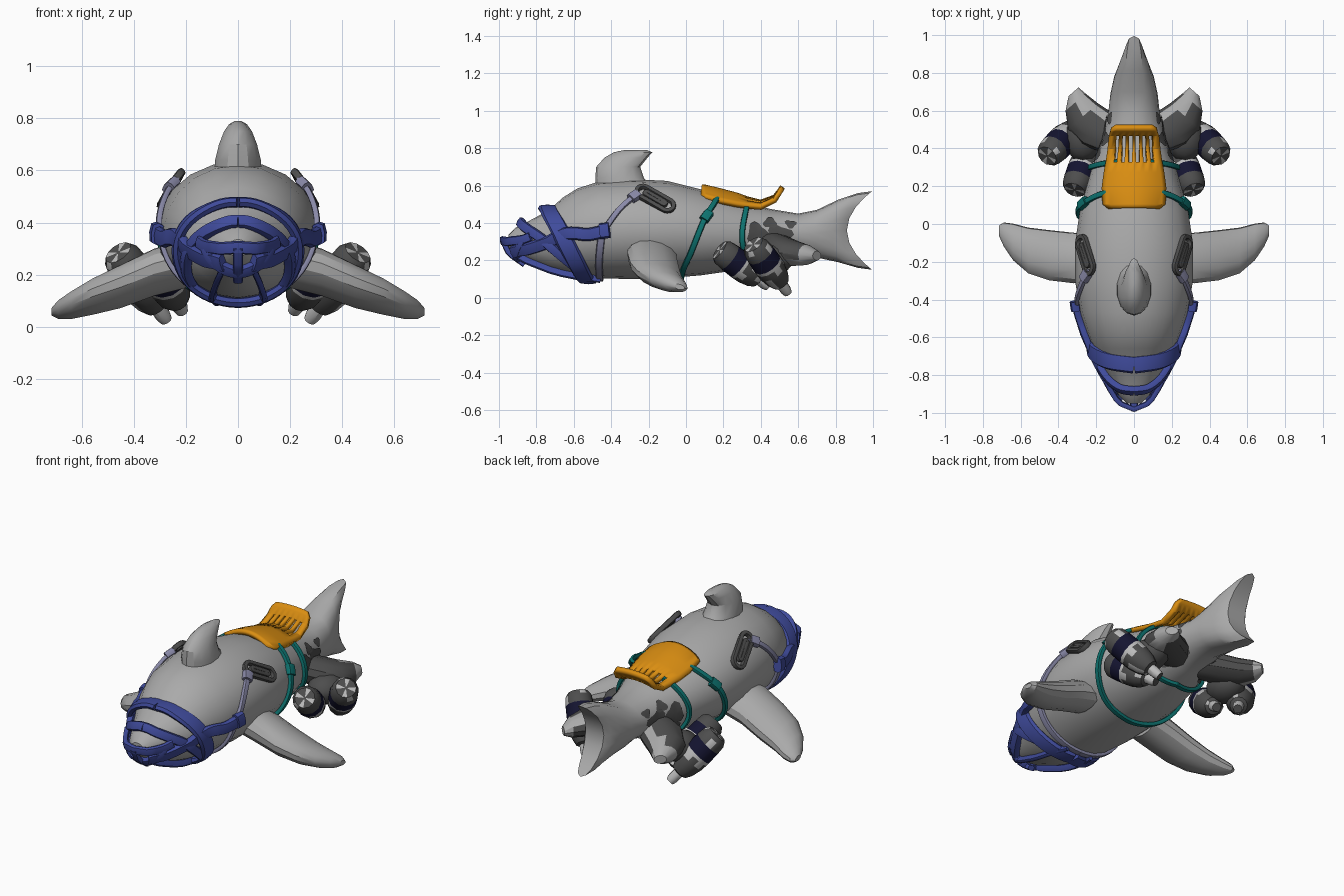
import bpy, bmesh, math, random
from mathutils import Vector as V

if "Cube" in bpy.data.objects:
    bpy.data.objects.remove(bpy.data.objects["Cube"])

random.seed(4)


def material(name, r, g, b):
    m = bpy.data.materials.new(name)
    m.diffuse_color = (r, g, b, 1)
    m.use_nodes = True
    m.node_tree.nodes["Principled BSDF"].inputs["Base Color"].default_value = m.diffuse_color
    return m


GREY = material("shark grey", .40, .40, .40)
DARK = material("dark grey", .075, .075, .075)
NAVY = material("navy", .007, .007, .03)
BLUE = material("muzzle blue", .05, .07, .33)
LILAC = material("lilac grey", .25, .25, .39)
TEAL = material("teal", .004, .17, .16)
ORANGE = material("orange", .70, .27, .006)
LIGHT = material("light grey", .5, .5, .5)


def finish(name, bm, mats, mirror=False, angle=30):
    bmesh.ops.recalc_face_normals(bm, faces=bm.faces)
    me = bpy.data.meshes.new(name)
    bm.to_mesh(me)
    bm.free()
    for m in mats:
        me.materials.append(m)
    ob = bpy.data.objects.new(name, me)
    bpy.context.collection.objects.link(ob)
    bpy.ops.object.select_all(action='DESELECT')
    ob.select_set(True)
    bpy.context.view_layer.objects.active = ob
    bpy.ops.object.shade_smooth_by_angle(angle=math.radians(angle))
    if mirror:
        ob.modifiers.new("mirror", 'MIRROR').use_mirror_merge = False
    return ob


def turn(n):
    return [2 * math.pi * i / n for i in range(n)]


def loft(name, rings, mats, closed=False, mirror=False, rule=None, angle=30):
    """Skin a row of rings; the ends are filled with strips. rule(ring, side) picks a material."""
    bm = bmesh.new()
    vs = [[bm.verts.new(p) for p in r] for r in rings]
    n, h = len(vs[0]), len(vs[0]) // 2
    for k in range(len(vs) if closed else len(vs) - 1):
        a, b = vs[k], vs[(k + 1) % len(vs)]
        for i in range(n):
            f = bm.faces.new((a[i], a[(i + 1) % n], b[(i + 1) % n], b[i]))
            if rule:
                f.material_index = rule(k, i)
    if not closed:
        for r in (vs[0], vs[-1]):
            bm.faces.new((r[0], r[1], r[-1]))
            for i in range(1, h - 1):
                bm.faces.new((r[i], r[i + 1], r[n - i - 1], r[n - i]))
            bm.faces.new((r[h - 1], r[h], r[h + 1]))
    return finish(name, bm, mats, mirror, angle)


# body stations: y, top z, bottom z, half width, backward sweep of the tail lobes
BODY = [(-.95, .335, .27, .04, 0), (-.91, .375, .235, .08, 0), (-.85, .405, .195, .115, 0),
        (-.73, .47, .145, .18, 0), (-.66, .535, .125, .215, 0), (-.58, .585, .112, .25, 0),
        (-.47, .62, .105, .285, 0), (-.3, .635, .1, .312, 0), (-.1, .625, .105, .312, 0),
        (.08, .58, .12, .285, 0), (.29, .515, .15, .225, 0), (.45, .475, .19, .165, 0),
        (.6, .45, .225, .135, 0), (.69, .47, .215, .125, .01), (.78, .525, .19, .105, .035),
        (.83, .56, .16, .085, .09), (.86, .57, .15, .06, .135)]


def station(s, a):
    c, q = math.cos(a), math.sin(a)
    if s[4]:                                             # blunt, thick tail lobes
        q = math.copysign(abs(q) ** .7, q)
    return V((s[3] * q, s[0] + s[4] * c * c, (s[1] + s[2]) / 2 + (s[1] - s[2]) / 2 * c))


def normal(p):
    return (p - V((0, max(p.y, -.75), .33))).normalized()


def surf(y, deg, off=0.012):
    """Point on the body skin at y; 0 degrees is the back, 180 the belly."""
    for a, b in zip(BODY, BODY[1:]):
        if y <= b[0]:
            break
    t = max(0, (y - a[0]) / (b[0] - a[0]))
    p = station([u + (v - u) * t for u, v in zip(a, b)], math.radians(deg))
    return p + normal(p) * off


loft("shark_body", [[station(s, a) for a in turn(20)] for s in BODY], [GREY])

# dorsal fin: z, front y, back y, half width
DORSAL = [(.57, -.485, -.15, .095), (.64, -.485, -.225, .09), (.70, -.48, -.245, .075),
          (.75, -.435, -.205, .055), (.778, -.385, -.18, .035), (.79, -.33, -.21, .012)]
loft("dorsal_fin", [[V((w * math.sin(a), (f + b) / 2 - (b - f) / 2 * math.cos(a), z))
                     for a in turn(14)] for z, f, b, w in DORSAL], [GREY])

# pectoral fins: x, centre y, centre z, half chord, half thickness (rear edge drooping)
PECTORAL = [(.2, -.18, .24, .135, .088), (.32, -.18, .21, .138, .088), (.45, -.165, .155, .137, .08),
            (.56, -.14, .115, .125, .066), (.64, -.095, .083, .1, .05), (.69, -.055, .066, .065, .034),
            (.715, -.035, .058, .028, .014)]
TILT = -.25
loft("pectoral_fins", [[V((x, y + c * math.cos(a) * math.cos(TILT) - t * math.sin(a) * math.sin(TILT),
                           z + c * math.cos(a) * math.sin(TILT) + t * math.sin(a) * math.cos(TILT)))
                        for a in turn(14)] for x, y, z, c, t in PECTORAL], [GREY], mirror=True)

# pelvic fins, camouflaged at the root
PELVIC = [((.08, .44, .28), .10, .08), ((.19, .50, .26), .12, .08), ((.27, .57, .24), .105, .07),
          ((.31, .645, .23), .07, .055), ((.32, .70, .225), .035, .025)]
loft("pelvic_fins", [[V(c) + V((.75, -.66, 0)) * r * math.sin(a) + V((0, 0, t * math.cos(a)))
                      for a in turn(12)] for c, r, t in PELVIC], [GREY, DARK], mirror=True,
     rule=lambda k, i: int(k < 2 and i != 10 or (k == 2 and i % 6 < 4)))


def sweep(name, pts, w, t, mat, closed=False, mirror=True):
    """Flat rounded band along points, lying on the body skin."""
    rings, n = [], len(pts)
    for i, p in enumerate(pts):
        a = pts[(i - 1) % n] if closed else pts[max(i - 1, 0)]
        b = pts[(i + 1) % n] if closed else pts[min(i + 1, n - 1)]
        tan = (b - a).normalized()
        nr = normal(p)
        nr = (nr - tan * nr.dot(tan)).normalized()
        side = tan.cross(nr)
        rings.append([p + side * (w / 2 * x) + nr * (t / 2 * z) for x, z in
                      ((1, 0), (.8, .8), (0, 1), (-.8, .8), (-1, 0), (-.8, -.8), (0, -1), (.8, -.8))])
    return loft(name, rings, [mat], closed, mirror, angle=50)


def path(ctrl, off=.012, sub=7):
    """Smooth (y, degrees) path laid on the body."""
    c = [V(p) for p in ctrl]
    c = [2 * c[0] - c[1]] + c + [2 * c[-1] - c[-2]]
    out = []
    for p0, p1, p2, p3 in zip(c, c[1:], c[2:], c[3:]):
        for k in range(sub):
            t = k / sub
            q = .5 * (2 * p1 + (p2 - p0) * t + (2 * p0 - 5 * p1 + 4 * p2 - p3) * t * t
                      + (3 * p1 - p0 - 3 * p2 + p3) * t ** 3)
            out.append(surf(q[0], q[1], off))
    return out + [surf(*ctrl[-1], off)]


# muzzle cage straps
CAGE = [("muzzle_main_band", [(-.745, 0), (-.72, 45), (-.66, 90), (-.57, 140), (-.52, 180)], .095),
        ("muzzle_side_strap", [(-.42, 92), (-.53, 94), (-.65, 88), (-.76, 95), (-.87, 115), (-.91, 140)], .07),
        ("muzzle_cross_strap", [(-.87, 0), (-.86, 35), (-.82, 65), (-.75, 92), (-.68, 115), (-.58, 140)], .055),
        ("muzzle_front_ring", [(-.86, 85), (-.88, 110), (-.89, 140), (-.89, 180)], .05),
        ("muzzle_jaw_strap", [(-.9, 145), (-.75, 152), (-.6, 158), (-.46, 165)], .025)]
for name, ctrl, w in CAGE:
    sweep(name, path(ctrl, .016), w, .04, BLUE)
TIP = V((0, -.98, .305))
sweep("muzzle_nose_bar", [TIP] + path([(-.93, 180), (-.85, 180)], .022), .04, .03, BLUE, mirror=False)
sweep("muzzle_cross_bar", path([(-.82, 78), (-.88, 85), (-.93, 90)], .024) + [TIP]
      + path([(-.93, 270), (-.88, 275), (-.82, 282)], .024), .05, .03, BLUE, mirror=False)
sweep("muzzle_end_pad", path([(-.46, 92), (-.41, 91)], .022), .085, .05, BLUE)

# lilac throat loop, head straps and buckles
sweep("throat_loop", path([(-.45, 92), (-.465, 130), (-.46, 180)], .008), .04, .022, LILAC)
sweep("head_strap", path([(-.43, 88), (-.35, 66), (-.25, 47)]), .032, .024, LILAC)
sweep("head_buckle", path([(-.295, 55), (-.255, 48)], .016), .06, .042, LILAC)

# grab handles on both shoulders
centre = surf(-.165, 53, .010)
along = V((.055, .18, -.1)).normalized()
across = normal(centre).cross(along).normalized()
for nm, L, W, w in (("grab_handle", .075, .036, .026), ("handle_plate", .055, .010, .024)):
    loop = [centre + along * (L * (1 if math.cos(a) > 0 else -1) + W * math.cos(a)) + across * W * math.sin(a)
            for a in [b + math.pi / 16 for b in turn(16)]]
    sweep(nm, loop, w, .03, DARK, closed=True)

# teal saddle girths
sweep("front_girth", path([(.18, 18), (.15, 45), (.10, 72), (.03, 115), (-.015, 145), (-.03, 180)]), .032, .024, TEAL)
sweep("rear_girth", path([(.33, 18), (.32, 45), (.30, 90), (.32, 130), (.36, 180)]), .030, .024, TEAL)
sweep("girth_buckle", path([(.125, 62), (.095, 74)], .014), .055, .04, TEAL)

# saddle: y, crown z, half width, side drop
SADDLE = [(.085, .592, .13, .05), (.105, .592, .16, .06), (.19, .571, .164, .06), (.27, .55, .154, .055),
          (.325, .530, .144, .042), (.40, .512, .135, .03), (.475, .54, .13, .02), (.50, .572, .122, .01),
          (.515, .594, .10, .008)]
bm = bmesh.new()
COLS = 15
grid = [[bm.verts.new((w * u, y, z - d * u * u)) for u in [2 * i / COLS - 1 for i in range(COLS + 1)]]
        for y, z, w, d in SADDLE]
for r in range(len(SADDLE) - 1):
    for c in range(COLS):
        if not (r in (4, 5) and c % 2 == 0 and 2 <= c <= 12):     # slots
            bm.faces.new((grid[r][c], grid[r][c + 1], grid[r + 1][c + 1], grid[r + 1][c]))
seat = finish("saddle", bm, [ORANGE])
mod = seat.modifiers.new("thickness", 'SOLIDIFY')
mod.thickness, mod.offset = .026, 0

# thrusters: share of length, radius, colour of the next segment (0 dark, 1 light, 2 navy, 3 star)
THRUST = [(0, .008, 3), (0, .056, 0), (.07, .073, 0), (.2, .078, 2), (.4, .08, 1), (.45, .08, 0),
          (.55, .078, 0), (.70, .066, 0), (.80, .048, 0), (.82, .03, 1), (.93, .03, 1), (1, .024, 1)]


def thruster(name, a, b):
    a, b = V(a), V(b)
    d = (b - a).normalized()
    u = d.cross(V((0, 0, 1))).normalized()
    v = d.cross(u)

    def rule(k, i):
        m = THRUST[k][2]
        if m == 3:
            return int(i % 3 == 0)                          # star-shaped intake
        return 1 if m == 0 and random.random() < .1 else m  # camouflage
    rings = [[a + (b - a) * t + (u * math.cos(x) + v * math.sin(x)) * r for x in turn(12)]
             for t, r, _ in THRUST]
    loft(name, rings, [DARK, LIGHT, NAVY], mirror=True, rule=rule)


thruster("inner_thrusters", (.315, .18, .255), (.215, .44, .06))
thruster("outer_thrusters", (.46, .36, .285), (.275, .545, .025))
bm = bmesh.new()
bmesh.ops.create_uvsphere(bm, u_segments=12, v_segments=8, radius=1)
for vert in bm.verts:
    vert.co = V((.27 + vert.co.x * .1, .45 + vert.co.y * .12, .2 + vert.co.z * .085))
finish("thruster_mounts", bm, [DARK], mirror=True)

# thin camouflage patches on the flanks: y, degrees, radius
for j, (y, deg, r) in enumerate([(.45, 62, .035), (.38, 86, .055), (.50, 90, .065), (.56, 62, .03),
                                 (.40, 120, .06), (.53, 130, .05)]):
    bm = bmesh.new()
    mid = bm.verts.new(surf(y, deg, .005))
    rim = []
    for a in turn(14):
        q = r * (1 + .22 * math.sin(3 * a + j))
        rim.append(bm.verts.new(surf(y + q * math.cos(a), deg + q * math.sin(a) * 360, .005)))
    for i in range(14):
        bm.faces.new((mid, rim[i], rim[(i + 1) % 14]))
    finish("camouflage_patch", bm, [DARK], mirror=True)
